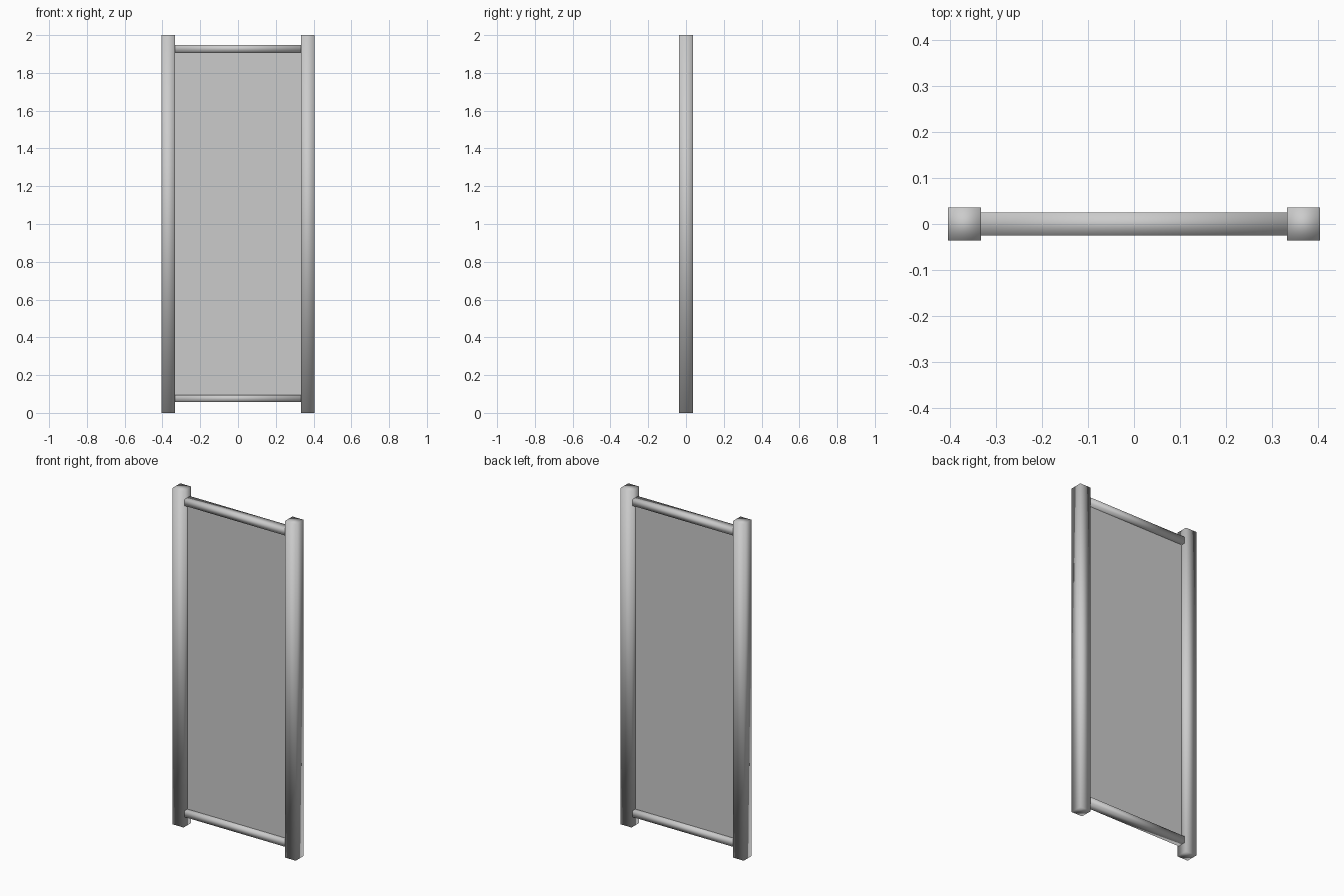
import bpy
import bmesh
from mathutils import Matrix, Vector

old = bpy.data.objects.get("Cube")
if old:
    bpy.data.objects.remove(old, do_unlink=True)


def material(name, rgb):
    mat = bpy.data.materials.new(name)
    mat.use_nodes = True
    colour = (*rgb, 1)
    mat.diffuse_color = colour
    mat.node_tree.nodes["Principled BSDF"].inputs["Base Color"].default_value = colour
    return mat


frame_grey = material("frame_grey", (0.6, 0.6, 0.6))
panel_grey = material("panel_grey", (0.6, 0.6, 0.6))


def add_object(name, bm, mat, smooth):
    mesh = bpy.data.meshes.new(name)
    bm.to_mesh(mesh)
    bm.free()
    mesh.materials.append(mat)
    for face in mesh.polygons:
        face.use_smooth = smooth
    bpy.context.collection.objects.link(bpy.data.objects.new(name, mesh))


def smooth_bar(name, centre, size):
    """Square bar whose corners share normals, giving a soft rounded look."""
    bm = bmesh.new()
    bmesh.ops.create_cube(bm, size=1)
    bm.transform(Matrix.Translation(centre) @ Matrix.Diagonal((*size, 1)))
    add_object(name, bm, frame_grey, True)


# Upright posts
for side, sign in (("left", 1), ("right", -1)):
    smooth_bar(side + "_post", (sign * 0.369, 0, 1), (0.072, 0.072, 2))

# Cross rails between the posts
for name, z in (("top_rail", 1.928), ("bottom_rail", 0.077)):
    smooth_bar(name, (0, 0, z), (0.67, 0.051, 0.038))

# Thin flat panel stretched between the rails
bm = bmesh.new()
corners = ((-0.335, 0.077), (0.335, 0.077), (0.335, 1.928), (-0.335, 1.928))
bm.faces.new([bm.verts.new(Vector((x, 0, z))) for x, z in corners])
add_object("panel", bm, panel_grey, False)
